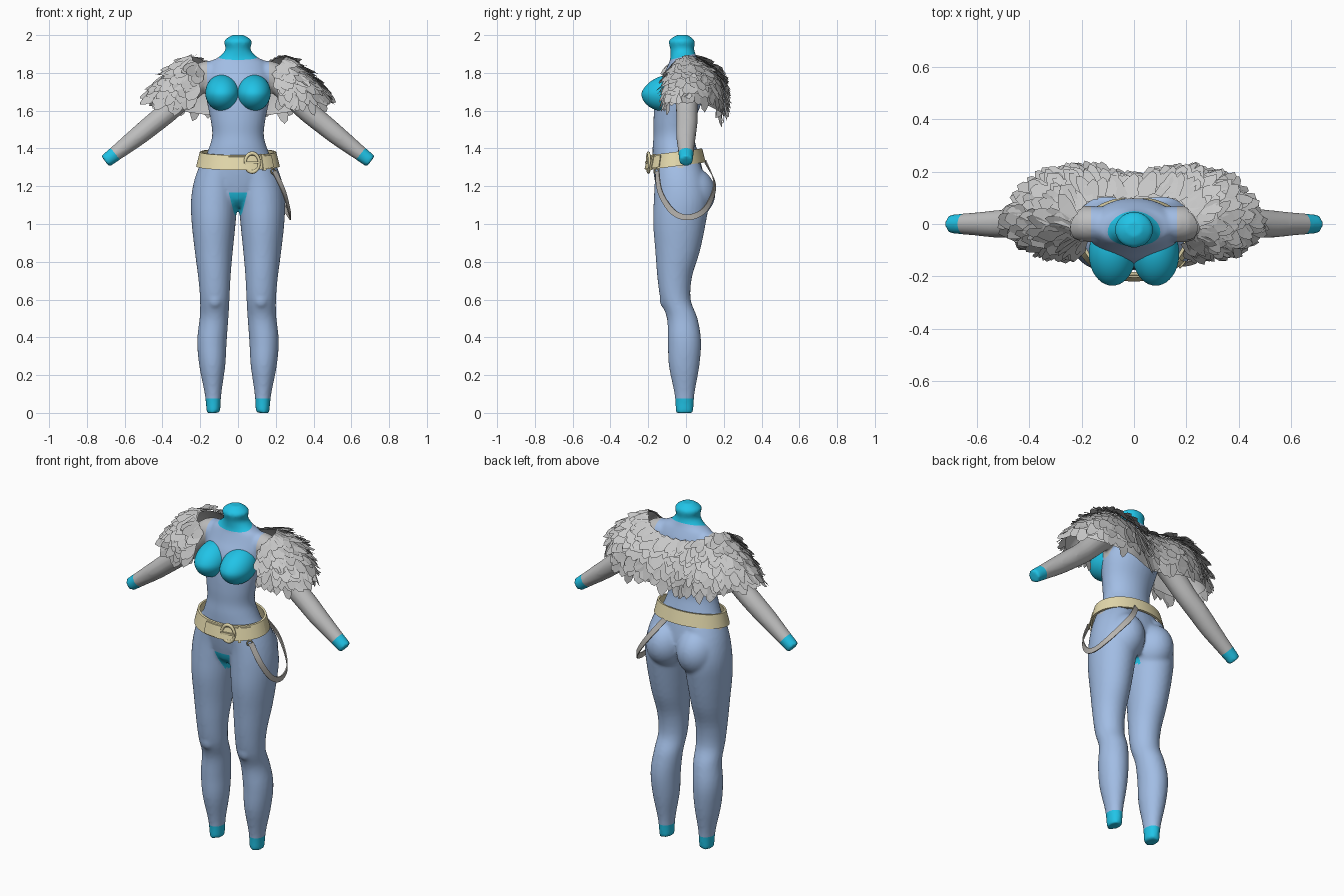
import bpy, bmesh, math, random
from mathutils import Vector, Matrix

random.seed(4)
if "Cube" in bpy.data.objects:
    bpy.data.objects.remove(bpy.data.objects["Cube"])


def material(name, *rgb):
    m = bpy.data.materials.new(name)
    m.use_nodes = True
    m.diffuse_color = (*rgb, 1)
    m.node_tree.nodes["Principled BSDF"].inputs["Base Color"].default_value = (*rgb, 1)
    return m


BLUE = material("periwinkle suit", .36, .51, .78)
TEAL = material("teal trim", .015, .55, .80)
GREY = material("grey sleeve", .52, .52, .52)
PLUME = material("feather grey", .58, .58, .58)
TAN = material("tan leather", .77, .69, .41)
STRAP = material("strap grey", .48, .46, .43)


def finish(bm, name, mats, smooth=None):
    mesh = bpy.data.meshes.new(name)
    bm.to_mesh(mesh)
    bm.free()
    ob = bpy.data.objects.new(name, mesh)
    bpy.context.collection.objects.link(ob)
    for m in mats:
        mesh.materials.append(m)
    if smooth:
        bpy.ops.object.select_all(action='DESELECT')
        ob.select_set(True)
        bpy.context.view_layer.objects.active = ob
        bpy.ops.object.shade_smooth_by_angle(angle=math.radians(smooth))
    return ob


def spline(pts, u):
    """Smooth interpolation through tuples of numbers; u runs 0..len-1."""
    i = min(int(u), len(pts) - 2)
    t = u - i
    a, b, c, d = (pts[min(max(i + k, 0), len(pts) - 1)] for k in (-1, 0, 1, 2))
    return [q + .5 * t * (r - p + t * (2 * p - 5 * q + 4 * r - s + t * (3 * (q - r) + s - p)))
            for p, q, r, s in zip(a, b, c, d)]


def loft(bm, stations, sides=32, steps=4, mirror=1):
    """Elliptical tube through (x, y, z, radius across, radius in y)."""
    n = (len(stations) - 1) * steps
    rows = [spline(stations, k / steps) for k in range(n + 1)]
    rings = []
    for k, (x, y, z, ra, rb) in enumerate(rows):
        lo, hi = rows[max(k - 1, 0)], rows[min(k + 1, n)]
        side = (Vector(hi[:3]) - Vector(lo[:3])).cross((0, 1, 0)).normalized()
        ring = []
        for j in range(sides):
            a = math.tau * j / sides
            p = Vector((x, y, z)) + side * ra * math.cos(a) + Vector((0, rb * math.sin(a), 0))
            p.x *= mirror
            ring.append(bm.verts.new(p))
        rings.append(ring)
    for r, s in zip(rings, rings[1:]):
        for j in range(sides):
            bm.faces.new((r[j - 1], r[j], s[j], s[j - 1]))
    bm.faces.new(rings[0])
    bm.faces.new(rings[-1])


def ball(bm, centre, radii):
    m = Matrix.Translation(centre) @ Matrix.Diagonal((*radii, 1))
    return bmesh.ops.create_uvsphere(bm, u_segments=40, v_segments=24, radius=1, matrix=m)["verts"]


# Body: torso, legs and arms fused into one skin
torso = [(0, -.02, 1.09, .08, .08), (0, -.03, 1.13, .13, .11), (0, -.03, 1.2, .2, .13),
         (0, -.045, 1.3, .193, .13), (0, -.06, 1.4, .155, .117), (0, -.065, 1.47, .137, .107),
         (0, -.062, 1.55, .145, .11), (0, -.04, 1.65, .165, .125), (0, -.02, 1.75, .175, .12),
         (0, -.01, 1.81, .172, .1), (0, -.01, 1.86, .145, .078), (0, -.013, 1.885, .1, .069),
         (0, -.02, 1.925, .066, .063), (0, -.022, 1.97, .073, .068), (0, -.02, 2.0, .032, .03)]
leg = [(.13, -.008, 0, .036, .047), (.132, -.008, .1, .044, .053), (.136, -.01, .25, .069, .081),
       (.138, -.008, .38, .078, .088), (.127, -.02, .5, .076, .081), (.123, -.055, .6, .078, .08),
       (.125, -.06, .72, .086, .092), (.128, -.045, .85, .1, .117), (.129, -.035, 1.0, .116, .139),
       (.126, -.025, 1.12, .123, .146), (.115, -.03, 1.22, .116, .136), (.09, -.045, 1.32, .1, .12)]
arm = [(.1, 0, 1.79, .068, .065), (.18, 0, 1.785, .075, .07), (.26, 0, 1.71, .066, .063),
       (.36, .004, 1.605, .058, .057), (.45, .004, 1.53, .055, .056), (.53, 0, 1.465, .051, .052),
       (.62, 0, 1.395, .043, .043), (.703, 0, 1.331, .036, .036)]
bm = bmesh.new()
loft(bm, torso)
for s in (1, -1):
    loft(bm, leg, mirror=s)
    loft(bm, arm, mirror=s)
    ball(bm, (s * .1, .016, 1.165), (.116, .14, .14))
    ball(bm, (s * .122, -.105, .6), (.04, .035, .05))
bmesh.ops.recalc_face_normals(bm, faces=bm.faces)
raw = finish(bm, "body_source", [BLUE])
remesh = raw.modifiers.new("fuse", 'REMESH')
remesh.mode, remesh.voxel_size = 'VOXEL', .01
relax = raw.modifiers.new("relax", 'SMOOTH')
relax.factor, relax.iterations = .5, 5
skin = bpy.data.meshes.new_from_object(raw.evaluated_get(bpy.context.evaluated_depsgraph_get()))
bpy.data.objects.remove(raw)
bm = bmesh.new()
bm.from_mesh(skin)
bpy.data.meshes.remove(skin)


def cut(point, normal, test):
    """Slice a clean colour border through the faces that pass the test."""
    faces = [f for f in bm.faces if test(f.calc_center_median())]
    geom = faces + list({e for f in faces for e in f.edges}) + list({v for f in faces for v in f.verts})
    bmesh.ops.bisect_plane(bm, geom=geom, plane_co=point, plane_no=normal, dist=1e-5)


def near_crotch(c):
    return abs(c.x) < .07 and 1.04 < c.z < 1.2 and c.y < .06


wrist = Vector((.65, 0, 1.372))
down_arm = Vector((.77, 0, -.62)).normalized()
neck = Vector((0, -.02, 1.885))
neck_up = Vector((0, -.25, 1))
cut((0, 0, .075), (0, 0, 1), lambda c: c.z < .2)
cut(neck, neck_up, lambda c: c.z > 1.8)
cut((0, 0, 1.168), (0, 0, 1), near_crotch)
cut((0, .03, 0), (0, 1, 0), near_crotch)
for s in (1, -1):
    flip = Vector((s, 1, 1))
    cut(wrist * flip, down_arm * flip, lambda c: c.x * s > .55)
    cut((s * .165, 0, 1.8), (1, 0, 0), lambda c: c.z > 1.66 and c.x * s > .1)
    cut((s * .045, 0, 1.15), (s, 0, -.25), near_crotch)
for f in bm.faces:
    c = f.calc_center_median()
    c.x = abs(c.x)
    patch = 1.05 < c.z < 1.168 and c.y < .03 and c.x < .045 + (c.z - 1.15) * .25
    hand_end = c.x > .55 and (c - wrist).dot(down_arm) > 0
    if c.z < .075 or (c - neck).dot(neck_up) > 0 and c.z > 1.8 or patch or hand_end:
        f.material_index = 1
    elif c.x > .165 and c.z > 1.66 or c.x > .2 and c.z > 1.3:
        f.material_index = 2
finish(bm, "body", [BLUE, TEAL, GREY], 60)

# Bust cups, fuller toward the bottom
bm = bmesh.new()
for s in (1, -1):
    for v in ball(bm, (s * .083, -.115, 1.694), (.09, .122, .097)):
        v.co.y += max(0, v.co.z - 1.69) * .35
finish(bm, "bust_cups", [TEAL], 60)


# Belt: a flared band that rises toward the back
def band(name, start, end, offset, half, n=64):
    bm = bmesh.new()
    rows = []
    for k in range(n + 1):
        a = start + (end - start) * k / n
        row = []
        for r, h in ((0, -half), (.012, -half), (.012, half), (0, half)):
            grow = r + offset - h * .25
            x, y = math.cos(a) * (.2 + grow), -.055 + math.sin(a) * (.138 + grow)
            row.append(bm.verts.new((x, y, 1.325 + .13 * (y + .2) + h)))
        rows.append(row)
    for p, q in zip(rows, rows[1:]):
        for j in range(4):
            bm.faces.new((p[j - 1], p[j], q[j], q[j - 1]))
    bmesh.ops.holes_fill(bm, edges=[e for e in bm.edges if e.is_boundary])
    bmesh.ops.remove_doubles(bm, verts=bm.verts, dist=1e-5)
    bmesh.ops.recalc_face_normals(bm, faces=bm.faces)
    finish(bm, name, [TAN], 35)


front = -math.pi / 2
band("belt", 0, math.tau, 0, .038)
band("belt_tongue", front - .35, front + 1.0, .007, .031, 24)
band("belt_keeper", front + .62, front + .7, .012, .042, 4)


def ring(name, loc, major, minor, tall, turn, mat):
    bpy.ops.mesh.primitive_torus_add(location=loc, major_radius=major, minor_radius=minor,
                                     major_segments=24, minor_segments=8,
                                     rotation=(math.pi / 2, 0, turn))
    ob = bpy.context.object
    ob.name = name
    ob.scale.y = tall
    ob.data.materials.append(mat)
    bpy.ops.object.shade_smooth()


ring("buckle_frame", (.075, -.199, 1.325), .038, .008, 1.3, .15, TAN)
ring("strap_ring", (.185, -.155, 1.28), .014, .004, 1, .9, TAN)
bpy.ops.mesh.primitive_cube_add(size=1, location=(.075, -.206, 1.325), rotation=(0, 0, .15))
prong = bpy.context.object
prong.name = "buckle_prong"
prong.scale = (.085, .01, .012)
prong.data.materials.append(TAN)

# Strap looping round the left hip
path = [(.19, -.15, 1.28), (.24, -.135, 1.17), (.268, -.075, 1.07), (.275, .0, 1.035),
        (.26, .08, 1.06), (.215, .127, 1.125), (.145, .148, 1.22), (.07, .1, 1.33)]
bm = bmesh.new()
rows = []
for k in range(57):
    u = k / 8
    p = Vector(spline(path, u))
    along = Vector(spline(path, min(u + .05, 7))) - Vector(spline(path, max(u - .05, 0)))
    out = Vector((p.x - .08, p.y + .02, 0)).normalized()
    side = along.cross(out).normalized() * .015
    rows.append([bm.verts.new(p + side * a + out * b) for a, b in ((-1, 0), (-1, .006), (1, .006), (1, 0))])
for p, q in zip(rows, rows[1:]):
    for j in range(4):
        bm.faces.new((p[j - 1], p[j], q[j], q[j - 1]))
bmesh.ops.recalc_face_normals(bm, faces=bm.faces)
finish(bm, "hip_strap", [STRAP], 40)

# Feather shawl: neck edge, middle and hem at stations from back centre to front
half = [((0, .095, 1.82), (0, .15, 1.72), (0, .155, 1.56)),
        ((.13, .1, 1.84), (.17, .185, 1.74), (.18, .19, 1.58)),
        ((.2, .06, 1.875), (.31, .15, 1.77), (.35, .15, 1.61)),
        ((.24, 0, 1.885), (.39, .04, 1.775), (.47, .02, 1.665)),
        ((.23, -.05, 1.855), (.34, -.08, 1.755), (.40, -.08, 1.635)),
        ((.19, -.06, 1.81), (.22, -.1, 1.73), (.225, -.095, 1.64))]
stations = [sum(s, ()) for s in half]
stations = [tuple(-n if i % 3 == 0 else n for i, n in enumerate(s)) for s in stations[:0:-1]] + stations


def shawl(u, v):
    s = spline(stations, min(max(u, 0), 10))
    a, m, b = Vector(s[:3]), Vector(s[3:6]), Vector(s[6:])
    return a * (1 - v) * (1 - 2 * v) + m * 4 * v * (1 - v) + b * v * (2 * v - 1)


bm = bmesh.new()
grid = [[bm.verts.new(shawl(k / 6, j / 8)) for j in range(9)] for k in range(61)]
for p, q in zip(grid, grid[1:]):
    for j in range(8):
        bm.faces.new((p[j], q[j], q[j + 1], p[j + 1]))
finish(bm, "shawl_lining", [PLUME], 60)

bm = bmesh.new()
outline = [(-.4, 0), (.4, 0), (.5, .55), (-.5, .5), (.4, .85), (.08, 1), (-.25, .8)]
for row in range(8):
    for col in range(50):
        u = (col + .5 * (row % 2) + random.uniform(-.35, .35)) / 50 * 10
        v = min(max(row / 8.5 + random.uniform(-.05, .05), 0), .92)
        p = shawl(u, v)
        du, dv = shawl(u + .05, v) - shawl(u - .05, v), shawl(u, v + .03) - shawl(u, v - .03)
        n = du.cross(dv).normalized()
        d = Matrix.Rotation(random.uniform(-.5, .5), 3, n) @ dv.normalized()
        w = d.cross(n) * random.uniform(.042, .07)
        length, lift = random.uniform(.065, .11), random.uniform(.004, .026)
        vs = [bm.verts.new(p + w * a + d * b * length + n * (.003 + lift * b + .008 * (a > 0)))
              for a, b in outline]
        bm.faces.new([vs[i] for i in (0, 1, 2, 3)])
        bm.faces.new([vs[i] for i in (3, 2, 4, 5, 6)])
finish(bm, "shawl_feathers", [PLUME])
